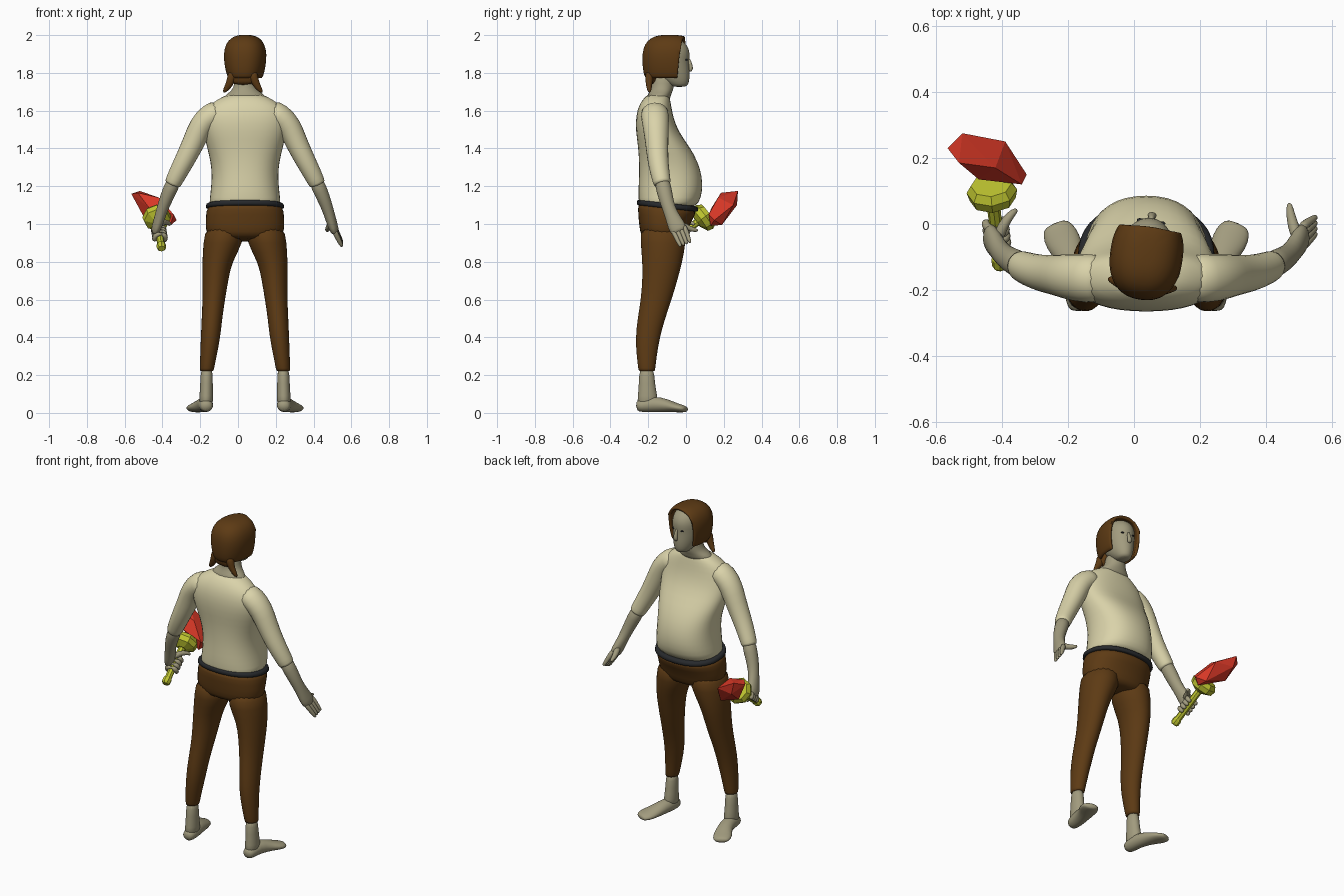
import bpy, bmesh
from math import sin, cos, pi, radians, copysign
from mathutils import Vector, Matrix

cube = bpy.data.objects.get("Cube")
if cube:
    bpy.data.objects.remove(cube, do_unlink=True)

CX = 0.037  # body centre line


def material(name, r, g, b):
    m = bpy.data.materials.new(name)
    m.use_nodes = True
    m.diffuse_color = (r, g, b, 1)
    bsdf = next(n for n in m.node_tree.nodes if n.type == 'BSDF_PRINCIPLED')
    bsdf.inputs["Base Color"].default_value = (r, g, b, 1)
    return m


cream = material("cream_cloth", .70, .65, .40)
skin = material("grey_skin", .36, .33, .21)
brown = material("brown", .11, .043, .007)
black = material("belt_black", .02, .022, .025)
gold = material("yellow_gold", .52, .56, .03)
red = material("crystal_red", .70, .04, .02)


def finish(name, bm, mat, smooth=True, subdiv=1, shell=0):
    bmesh.ops.recalc_face_normals(bm, faces=bm.faces[:])
    mesh = bpy.data.meshes.new(name)
    bm.to_mesh(mesh)
    bm.free()
    mesh.materials.append(mat)
    for p in mesh.polygons:
        p.use_smooth = smooth
    obj = bpy.data.objects.new(name, mesh)
    bpy.context.collection.objects.link(obj)
    if shell:
        mod = obj.modifiers.new("thickness", 'SOLIDIFY')
        mod.thickness = shell
        mod.offset = -1
    if smooth and subdiv:
        obj.modifiers.new("smooth", 'SUBSURF').levels = subdiv
        obj.modifiers["smooth"].render_levels = subdiv
    return obj


def bridge(rings, caps=True):
    """Skin a list of point rings into a tube."""
    bm = bmesh.new()
    loops = [[bm.verts.new(p) for p in ring] for ring in rings]
    n = len(loops[0])
    for a, b in zip(loops, loops[1:]):
        for i in range(n):
            j = (i + 1) % n
            bm.faces.new((a[i], a[j], b[j], b[i]))
    if caps:
        bm.faces.new(loops[0])
        bm.faces.new(loops[-1])
    return bm


def stack(sections, side=1, n=20, square=1.0, tilt=0, caps=True):
    """Level sections: height, x offset, half width, back y, front y."""
    rings = []
    for z, off, rx, back, front in sections:
        ring = []
        for i in range(n):
            c, s = cos(2 * pi * i / n), sin(2 * pi * i / n)
            c = copysign(abs(c) ** square, c)
            s = copysign(abs(s) ** square, s)
            y = (back + front) / 2 + s * (front - back) / 2
            ring.append((CX + side * off + rx * c, y, z + tilt * (y + .1)))
        rings.append(ring)
    return bridge(rings, caps)


def tube(points, side=1, n=12, centre=CX):
    """Sections square to a path: x offset, y, z, two radii."""
    path = [Vector((centre + side * p[0], p[1], p[2])) for p in points]
    rings = []
    for k, p in enumerate(path):
        t = (path[min(k + 1, len(path) - 1)] - path[max(k - 1, 0)]).normalized()
        u = Vector((1, 0, 0))
        u = (u - t * u.dot(t)).normalized()
        v = t.cross(u)
        a, b = points[k][3:]
        rings.append([p + u * a * cos(2 * pi * i / n) + v * b * sin(2 * pi * i / n)
                      for i in range(n)])
    return bridge(rings)


# Torso with round belly
finish("shirt", stack([
    (1.085, 0, .185, -.245, .04), (1.11, 0, .192, -.252, .07),
    (1.17, 0, .184, -.255, .09), (1.25, 0, .177, -.25, .088),
    (1.33, 0, .183, -.25, .065), (1.41, 0, .205, -.255, .02),
    (1.49, 0, .222, -.267, -.04), (1.57, 0, .225, -.267, -.068),
    (1.63, 0, .195, -.25, -.078), (1.665, 0, .135, -.225, -.085),
    (1.69, 0, .09, -.2, -.09)], square=.87), cream)

# Trousers, belt and legs
finish("trouser_hips", stack([
    (1.1, 0, .203, -.255, .055), (1.07, 0, .207, -.257, .055),
    (1.0, 0, .212, -.252, .015), (.94, 0, .208, -.245, 0),
    (.905, 0, .16, -.23, -.02)], square=.9, tilt=-.11), brown)
finish("belt", stack([
    (1.08, 0, .208, -.26, .064), (1.085, 0, .211, -.262, .067),
    (1.108, 0, .208, -.262, .067), (1.113, 0, .2, -.258, .06)],
    square=.88, tilt=-.11), black)

for side, label in ((-1, "right"), (1, "left")):
    finish(label + "_trouser_leg", stack([
        (1.0, .108, .1, -.245, .005), (.9, .114, .108, -.242, 0),
        (.8, .148, .079, -.232, -.018), (.7, .157, .069, -.232, -.045),
        (.6, .165, .06, -.24, -.075), (.5, .175, .055, -.257, -.11),
        (.4, .182, .052, -.268, -.138), (.3, .194, .044, -.262, -.155),
        (.225, .202, .037, -.252, -.163), (.22, .202, .036, -.25, -.165)],
        side), brown)
    finish(label + "_ankle", stack([
        (.25, .202, .033, -.248, -.168), (.15, .204, .033, -.25, -.165),
        (.09, .205, .037, -.255, -.15), (.03, .206, .037, -.262, -.15)],
        side), skin)
    finish(label + "_foot", tube([
        (.205, -.265, .035, .025, .025), (.205, -.24, .038, .04, .036),
        (.21, -.17, .048, .042, .045), (.228, -.1, .038, .046, .036),
        (.253, -.05, .027, .058, .025), (.27, -.015, .022, .05, .02),
        (.278, .003, .018, .032, .014)], side), skin)
    # Sleeve and bare forearm
    finish(label + "_sleeve", tube([
        (.12, -.165, 1.6, .07, .075), (.185, -.165, 1.575, .07, .078),
        (.235, -.16, 1.52, .067, .072), (.268, -.155, 1.44, .062, .064),
        (.315, -.15, 1.345, .056, .058), (.355, -.138, 1.27, .051, .053),
        (.382, -.126, 1.215, .046, .048), (.384, -.125, 1.21, .043, .045)],
        side), cream)
    finish(label + "_forearm", tube([
        (.37, -.13, 1.24, .041, .043), (.4, -.115, 1.175, .04, .043),
        (.427, -.1, 1.11, .034, .037), (.447, -.078, 1.05, .03, .036),
        (.465, -.05, .99, .028, .05), (.48, -.032, .95, .022, .045)],
        side), skin)

# Open hand with four fingers and a thumb
for i in range(4):
    y, z = .021 * i, .007 * i
    finish("left_finger_%d" % (i + 1), tube([
        (.468, -.075 + y, .975 + z, .017, .015),
        (.489, -.052 + .9 * y, .93 + z, .015, .014),
        (.51, -.032 + .8 * y, .888 + z, .012, .011),
        (.515, -.027 + .8 * y, .88 + z, .006, .006)], n=8), skin)
finish("left_thumb", tube([
    (.46, -.05, 1.01, .02, .02), (.445, -.005, .985, .019, .019),
    (.436, .035, .97, .014, .014), (.433, .066, .965, .008, .008)], n=8), skin)

# Staff: octagonal handle, pommel and flared cup
foot = Vector((-.405, -.125, .875))
cup = Vector((-.43, .095, 1.035))
axis = (cup - foot).normalized()


def staff_part(name, steps):
    pts = [(*(foot + axis * d), r, r) for d, r in steps]
    finish(name, tube(pts, n=8, centre=0), gold, smooth=False)


length = (cup - foot).length
staff_part("staff_handle", [(0, .02), (length, .02)])
staff_part("staff_pommel", [(-.01, .018), (0, .025), (.025, .025), (.035, .018)])
staff_part("staff_cup", [(length - .045, .03), (length - .025, .07),
                         (length + .005, .077), (length + .03, .062)])

# Faceted crystal
bm = bmesh.new()
for p in [(-.565, .23, 1.16), (-.52, .275, 1.175), (-.53, .185, 1.165),
          (-.39, .25, 1.1), (-.325, .15, 1.02), (-.34, .12, 1.05),
          (-.47, .135, 1.085), (-.36, .13, .99), (-.37, .19, .995),
          (-.5, .2, 1.04), (-.5, .27, 1.1), (-.42, .17, 1.14)]:
    bm.verts.new(p)
bmesh.ops.convex_hull(bm, input=bm.verts[:])
finish("crystal", bm, red, smooth=False)

# Fist closed round the handle
u = Vector((1, 0, 0))
u = (u - axis * u.dot(axis)).normalized()
v = axis.cross(u)
for i in range(4):
    mid = foot + axis * (.085 + .024 * i)
    pts = []
    for k in range(8):
        a = radians(150 + 38 * k)
        r = .015 if k < 7 else .009
        pts.append((*(mid + (u * cos(a) + v * sin(a)) * .031), r, r))
    finish("right_finger_%d" % (i + 1), tube(pts, n=8, centre=0), skin)
finish("right_thumb", tube([
    (-.45, -.05, 1.0, .02, .02), (-.435, -.005, 1.01, .018, .018),
    (-.41, .03, 1.01, .014, .014), (-.39, .045, .995, .008, .008)], n=8), skin)

# Neck, head and face
finish("neck", stack([
    (1.64, 0, .13, -.215, -.085), (1.685, 0, .105, -.205, -.08),
    (1.705, 0, .07, -.19, -.068), (1.74, 0, .055, -.18, -.062),
    (1.8, 0, .055, -.18, -.06)]), skin)
head = [finish("head", stack([
    (1.725, 0, .03, -.07, .0), (1.74, 0, .045, -.1, .015),
    (1.775, 0, .064, -.16, .022), (1.82, 0, .076, -.19, .022),
    (1.865, 0, .083, -.2, .017), (1.9, 0, .086, -.2, .024),
    (1.94, 0, .08, -.19, .013), (1.97, 0, .06, -.16, -.015),
    (1.985, 0, .03, -.13, -.05)]), skin)]
head.append(finish("nose", tube([
    (0, .012, 1.88, .008, .01), (0, .024, 1.845, .011, .012),
    (0, .03, 1.82, .017, .012), (0, .022, 1.806, .012, .006)], n=8), skin))
for side, label in ((-1, "right"), (1, "left")):
    bm = bmesh.new()
    place = Matrix.Translation((CX + side * .033, .008, 1.87))
    bmesh.ops.create_uvsphere(bm, u_segments=12, v_segments=8, radius=.01,
                              matrix=place @ Matrix.Diagonal((1.1, .6, .45, 1)))
    head.append(finish(label + "_eye", bm, black, subdiv=0))
    head.append(finish(label + "_hair_lock", tube([
        (.052, -.185, 1.81, .03, .03), (.062, -.188, 1.76, .024, .022),
        (.08, -.185, 1.725, .02, .016), (.105, -.18, 1.695, .008, .008)],
        side, n=8), brown))

# Hair shell cut open around the face
bm = stack([
    (1.768, 0, .088, -.215, .03), (1.8, 0, .1, -.227, .04),
    (1.87, 0, .113, -.233, .045), (1.93, 0, .11, -.228, .04),
    (1.972, 0, .09, -.205, .025), (1.995, 0, .058, -.165, -.01),
    (2.002, 0, .02, -.12, -.05)], n=32, square=.85, caps=False)
bm.verts.ensure_lookup_table()
bm.faces.new(bm.verts[-32:])
bmesh.ops.bisect_plane(bm, geom=bm.verts[:] + bm.edges[:] + bm.faces[:],
                       plane_co=(0, -.028, 1.8), plane_no=(0, 1, -.12),
                       clear_outer=True)
head.append(finish("hair", bm, brown, shell=.018))
head.append(finish("hair_nape", stack([
    (1.82, 0, .085, -.215, -.13), (1.775, 0, .072, -.212, -.14),
    (1.735, 0, .068, -.205, -.16)]), brown))

# Turn the head slightly to one side
pivot = Matrix.Translation((CX, -.1, 0))
for obj in head:
    obj.matrix_world = pivot @ Matrix.Rotation(radians(-8), 4, 'Z') @ pivot.inverted()
